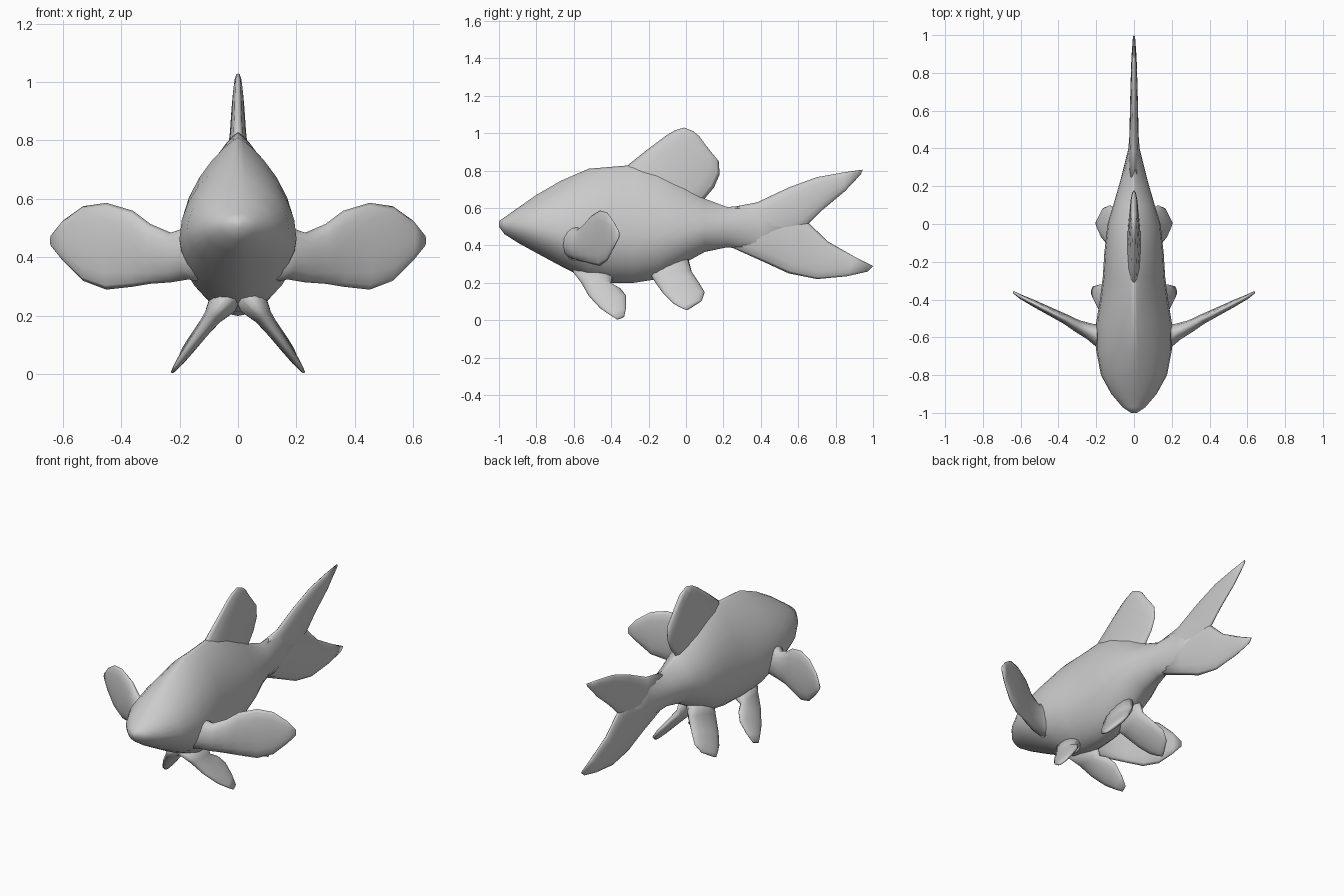
import bpy
import bmesh
from math import cos, sin, pi, copysign
from mathutils import Vector

default_cube = bpy.data.objects.get("Cube")
if default_cube:
    bpy.data.objects.remove(default_cube, do_unlink=True)

# One plain skin colour for the whole fish
skin = bpy.data.materials.new("plain_grey")
grey = (0.6, 0.6, 0.6, 1)
skin.diffuse_color = grey
skin.use_nodes = True
skin.node_tree.nodes["Principled BSDF"].inputs["Base Color"].default_value = grey


def loft(name, rings, mirrored=False):
    """Skin a closed, smooth surface over a row of equal rings."""
    bm = bmesh.new()
    loops = [[bm.verts.new(point) for point in ring] for ring in rings]
    for first, second in zip(loops, loops[1:]):
        count = len(first)
        for i in range(count):
            j = (i + 1) % count
            bm.faces.new((first[i], first[j], second[j], second[i]))
    bm.faces.new(loops[0])
    bm.faces.new(loops[-1])
    bmesh.ops.recalc_face_normals(bm, faces=bm.faces)
    for face in bm.faces:
        face.smooth = True
    mesh = bpy.data.meshes.new(name)
    bm.to_mesh(mesh)
    bm.free()
    mesh.materials.append(skin)
    part = bpy.data.objects.new(name, mesh)
    bpy.context.collection.objects.link(part)
    if mirrored:
        mirror = part.modifiers.new("Mirror", "MIRROR")
        mirror.use_mirror_merge = False
    return part


def body_ring(y, bottom, middle, top, width, sides=28):
    """Pear-shaped section: narrow along the back, fuller at the belly."""
    # The snout is round; the ridge of the back sharpens behind it
    ridge = min(1.7, max(1.0, 1.0 + (y + 0.95) * 1.8))
    ring = []
    for i in range(sides):
        angle = 2 * pi * i / sides
        c, s = cos(angle), sin(angle)
        power = ridge if s > 0 else 1.2
        x = width * copysign(abs(c) ** power, c)
        z = middle + s * ((top - middle) if s > 0 else (middle - bottom))
        ring.append(Vector((x, y, z)))
    return ring


def blade_ring(front, rear, thickness, normal, sides=14):
    """Lens section of a fin between its leading and trailing edges."""
    front, rear, normal = Vector(front), Vector(rear), Vector(normal).normalized()
    centre, chord = (front + rear) / 2, (front - rear) / 2
    ring = []
    for i in range(sides):
        angle = 2 * pi * i / sides
        ring.append(centre + chord * cos(angle) + normal * thickness * sin(angle))
    return ring


def upright_fin(name, stations):
    """Fin in the centre plane; stations hold two edge points and a thickness."""
    rings = [blade_ring((0, *front), (0, *rear), thickness, (1, 0, 0))
             for front, rear, thickness in stations]
    return loft(name, rings)


def lower_fins(name, slope, stations):
    """Pair of belly fins that splay outward as they go down."""
    def place(point):
        y, z = point
        return (max(0.02, 0.07 + (0.22 - z) * slope), y, z)
    rings = [blade_ring(place(front), place(rear), thickness, (1, 0, slope))
             for front, rear, thickness in stations]
    return loft(name, rings, mirrored=True)


# Body: y, bottom, widest height, top, half width
body_stations = [
    (-1.0, 0.5, 0.515, 0.53, 0.015),
    (-0.97, 0.46, 0.51, 0.55, 0.06),
    (-0.9, 0.415, 0.505, 0.6, 0.12),
    (-0.8, 0.36, 0.49, 0.67, 0.175),
    (-0.67, 0.29, 0.465, 0.745, 0.2),
    (-0.52, 0.215, 0.45, 0.81, 0.2),
    (-0.4, 0.2, 0.44, 0.82, 0.18),
    (-0.28, 0.2, 0.44, 0.83, 0.165),
    (-0.15, 0.22, 0.45, 0.8, 0.157),
    (0, 0.31, 0.47, 0.72, 0.14),
    (0.1, 0.365, 0.49, 0.65, 0.11),
    (0.22, 0.39, 0.495, 0.605, 0.075),
    (0.4, 0.37, 0.49, 0.62, 0.03),
    (0.58, 0.42, 0.5, 0.58, 0.015),
]
loft("body", [body_ring(*station) for station in body_stations])

# Dorsal fin: rounded sail on the back
upright_fin("dorsal_fin", [
    ((-0.38, 0.72), (0.07, 0.58), 0.05),
    ((-0.31, 0.83), (0.1, 0.65), 0.036),
    ((-0.21, 0.91), (0.15, 0.71), 0.028),
    ((-0.11, 0.985), (0.18, 0.78), 0.023),
    ((-0.06, 1.015), (0.175, 0.85), 0.019),
    ((-0.01, 1.03), (0.11, 0.93), 0.014),
    ((0.04, 1.01), (0.07, 0.985), 0.007),
])

# Forked tail: two tapering lobes that overlap at the root
upright_fin("tail_upper_lobe", [
    ((0.22, 0.6), (0.22, 0.42), 0.04),
    ((0.38, 0.63), (0.46, 0.4), 0.026),
    ((0.55, 0.71), (0.64, 0.5), 0.022),
    ((0.7, 0.765), (0.73, 0.59), 0.019),
    ((0.84, 0.79), (0.85, 0.69), 0.014),
    ((0.945, 0.805), (0.935, 0.78), 0.006),
])
upright_fin("tail_lower_lobe", [
    ((0.22, 0.4), (0.22, 0.57), 0.04),
    ((0.42, 0.31), (0.45, 0.58), 0.026),
    ((0.55, 0.25), (0.64, 0.535), 0.022),
    ((0.7, 0.22), (0.76, 0.42), 0.019),
    ((0.86, 0.235), (0.9, 0.34), 0.014),
    ((0.97, 0.26), (1.0, 0.29), 0.006),
])

# Pectoral fins: x, y, top, bottom, half thickness; flared at the root
pectoral_stations = [
    (0.1, -0.58, 0.55, 0.31, 0.1),
    (0.17, -0.59, 0.505, 0.325, 0.07),
    (0.23, -0.57, 0.485, 0.315, 0.045),
    (0.3, -0.54, 0.515, 0.31, 0.033),
    (0.36, -0.505, 0.56, 0.3, 0.027),
    (0.45, -0.46, 0.587, 0.29, 0.022),
    (0.53, -0.42, 0.575, 0.32, 0.018),
    (0.6, -0.385, 0.525, 0.39, 0.012),
    (0.64, -0.36, 0.475, 0.44, 0.006),
]
loft("pectoral_fins", [
    blade_ring((x, y, top), (x, y, bottom), thickness, (-0.45, 1, 0))
    for x, y, top, bottom, thickness in pectoral_stations
], mirrored=True)

# Front and rear belly fins
lower_fins("pelvic_fins", 0.73, [
    ((-0.62, 0.28), (-0.38, 0.25), 0.06),
    ((-0.56, 0.2), (-0.4, 0.195), 0.032),
    ((-0.52, 0.13), (-0.35, 0.17), 0.024),
    ((-0.46, 0.065), (-0.32, 0.13), 0.019),
    ((-0.41, 0.03), (-0.32, 0.07), 0.014),
    ((-0.37, 0.005), (-0.33, 0.02), 0.006),
])
lower_fins("rear_belly_fins", 0.8, [
    ((-0.21, 0.28), (0.01, 0.34), 0.06),
    ((-0.17, 0.21), (0.03, 0.26), 0.032),
    ((-0.12, 0.14), (0.07, 0.2), 0.024),
    ((-0.07, 0.09), (0.1, 0.15), 0.019),
    ((-0.03, 0.068), (0.085, 0.105), 0.014),
    ((0, 0.055), (0.03, 0.07), 0.006),
])
